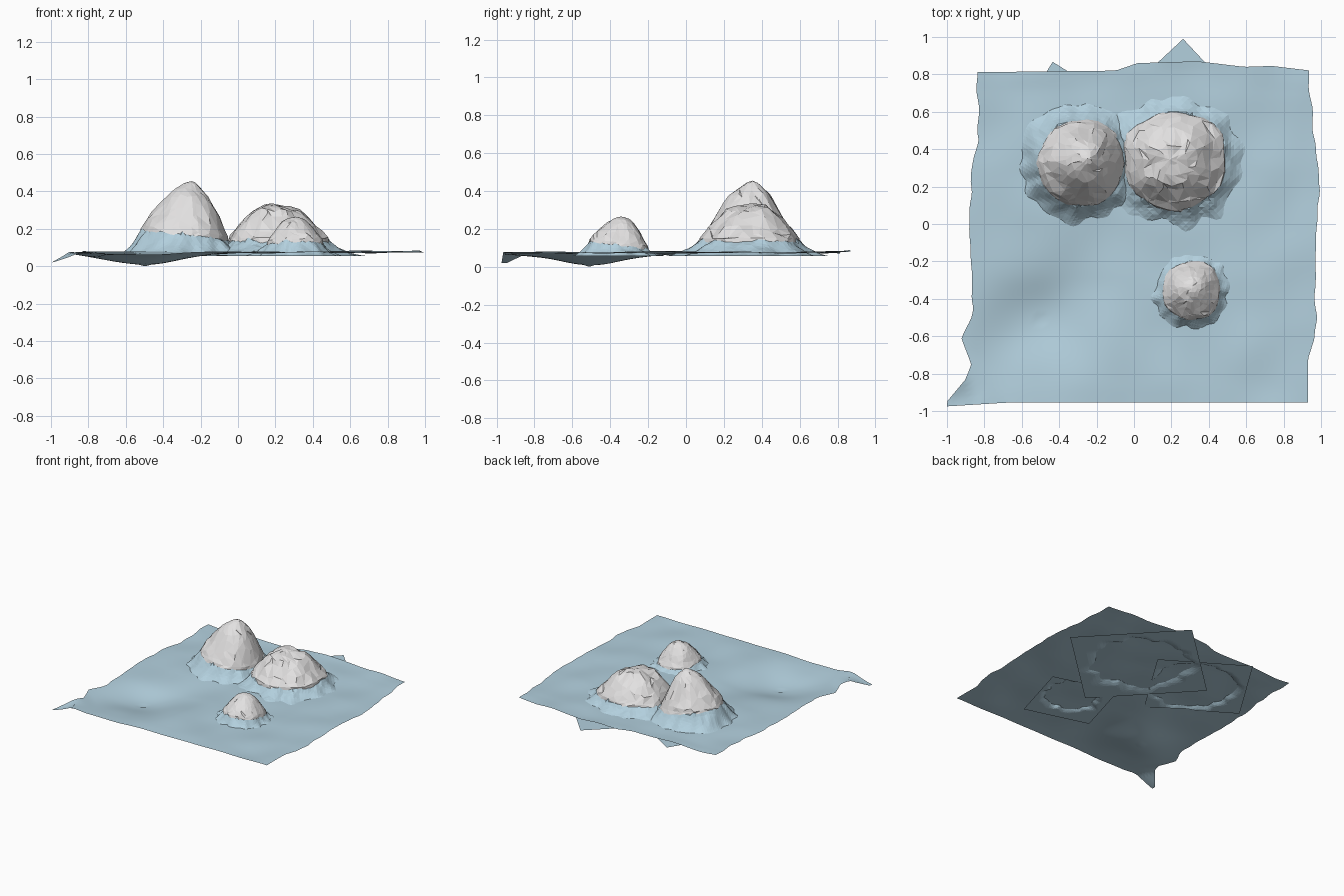
import bpy, bmesh, math, random
from mathutils import Vector, noise

random.seed(4)
cube = bpy.data.objects.get("Cube")
if cube:
    bpy.data.objects.remove(cube)


def material(name, rgb):
    m = bpy.data.materials.new(name)
    m.use_nodes = True
    m.diffuse_color = (*rgb, 1)
    m.node_tree.nodes["Principled BSDF"].inputs["Base Color"].default_value = (*rgb, 1)
    return m


WATER = material("pale blue water", (0.45, 0.63, 0.73))
ROCK = material("pale grey rock", (0.76, 0.75, 0.75))


def finish(name, bm, mat, smooth=False):
    bmesh.ops.recalc_face_normals(bm, faces=bm.faces)
    if sum(f.normal.z for f in bm.faces) < 0:
        bmesh.ops.reverse_faces(bm, faces=bm.faces)
    me = bpy.data.meshes.new(name)
    bm.to_mesh(me)
    bm.free()
    me.materials.append(mat)
    for p in me.polygons:
        p.use_smooth = smooth
    ob = bpy.data.objects.new(name, me)
    bpy.context.collection.objects.link(ob)
    return ob


def wave(x, y, scale, seed=0.0):
    return noise.noise(Vector((x * scale, y * scale, seed)))


def lerp_path(points, t):
    for (a, va), (b, vb) in zip(points, points[1:]):
        if t <= b:
            return va + (vb - va) * (t - a) / (b - a)
    return points[-1][1]


# Edge outlines of the water sheet
LEFT = [(-1, -1.0), (-0.95, -1.0), (-0.83, -0.9), (-0.75, -0.87), (-0.62, -0.92),
        (-0.45, -0.86), (0, -0.88), (0.3, -0.87), (0.45, -0.83), (0.85, -0.84)]
RIGHT = [(-1, 0.93), (-0.72, 0.93), (-0.6, 0.97), (-0.2, 0.97), (0.25, 0.99),
         (0.6, 0.95), (0.85, 0.93)]
BACK = [(-1, 0.81), (-0.1, 0.82), (0.02, 0.86), (0.35, 0.87), (0.6, 0.84),
        (0.75, 0.845), (1, 0.815)]


def build_water():
    n = 64
    bm = bmesh.new()
    bmesh.ops.create_grid(bm, x_segments=n, y_segments=n, size=1)
    for v in bm.verts:
        s, t = (v.co.x + 1) / 2, (v.co.y + 1) / 2
        front = -0.955 - 0.02 * max(0, 1 - s * 6)
        y = front + (lerp_path(BACK, s * 1.8 - 0.85) - front) * t
        ripple = 0.012 * wave(0, y, 9) if t > 0.2 else 0
        x0, x1 = lerp_path(LEFT, y) + ripple, lerp_path(RIGHT, y) + ripple
        x = x0 + (x1 - x0) * s
        # long diagonal trough and a sagging corner
        dx, dy = x + 0.5, y + 0.52
        along, across = (dx + dy) * 0.707, (dx - dy) * 0.707
        dip = math.exp(-0.5 * ((along / 0.26) ** 2 + (across / 0.16) ** 2))
        corner = math.hypot(x + 1, y + 0.96)
        z = 0.076 + 0.012 * wave(x, y, 3.5) - 0.064 * dip
        z -= 0.065 * max(0, 1 - corner / 0.16)
        z += 0.01 * max(0, 1 - abs(corner - 0.2) / 0.1)
        z += 0.012 * max(0, y - 0.72) / 0.14 * (0.5 + wave(x, y, 5, 3))
        v.co = (x, y, max(0.002, z))
    low = min(v.co.z for v in bm.verts)
    for v in bm.verts:
        if v.co.z == low:
            v.co.z = 0
    finish("water_sheet", bm, WATER, True)


def build_island(name, centre, radius, top, rim, tilt, apex, power, seed,
                 square, half_diag, angle):
    cx, cy = centre

    def rim_radius(a):
        return radius * (1 + 0.1 * wave(math.cos(a), math.sin(a), 1.6, seed))

    def rim_height(x, y):
        return rim + tilt[0] * (x - cx) + tilt[1] * (y - cy)

    # Turned square base that sweeps up to the foot of the rock
    bm = bmesh.new()
    bmesh.ops.create_grid(bm, x_segments=40, y_segments=40, size=half_diag * 0.7071)
    turn = math.radians(angle) - math.pi / 4
    for v in bm.verts:
        x = square[0] + v.co.x * math.cos(turn) - v.co.y * math.sin(turn)
        y = square[1] + v.co.x * math.sin(turn) + v.co.y * math.cos(turn)
        a, r = math.atan2(y - cy, x - cx), math.hypot(x - cx, y - cy)
        edge = rim_radius(a)
        width = radius * (0.6 + 0.45 * wave(math.cos(a), math.sin(a), 3, seed + 5))
        t = min(1, max(0, (r - edge * 0.96) / width))
        rise = (1 - t) ** 1.8
        z = 0.056 + (rim_height(x, y) - 0.056) * rise
        if 0 < t < 1:
            z += 0.022 * rise * wave(x, y, 18, seed)
        if r < edge * 0.85:
            z -= 0.015
        v.co = (x, y, z)
    bmesh.ops.triangulate(bm, faces=bm.faces)
    finish(name + "_base", bm, WATER)

    # Faceted rock cap made of jittered rings
    bm = bmesh.new()
    count = 26
    levels = [0.14, 0.3, 0.46, 0.62, 0.76, 0.88, 0.97, 1.0]
    peak = bm.verts.new((cx + apex[0], cy + apex[1], top))
    previous = None
    for k, f in enumerate(levels):
        last = k == len(levels) - 1
        step = 2 if k < 2 else 1
        ring = []
        for i in range(0, count, step):
            a = math.tau * (i + (0 if last else random.uniform(-0.35, 0.35))) / count
            g = f if k > 5 else f + random.uniform(-0.05, 0.05)
            r = rim_radius(a) * g * (1 + random.uniform(-0.02, 0.02))
            x = cx + apex[0] * (1 - g) + r * math.cos(a)
            y = cy + apex[1] * (1 - g) + r * math.sin(a)
            foot = rim_height(x, y)
            z = foot + (top - foot) * max(0, 1 - g ** power)
            crag = wave(x, y, 11, seed) + 0.5 * wave(x, y, 25, seed)
            z += 0.1 * radius * crag * min(1, 3 * f) * (1 if k < 6 else 0.3)
            if last:
                z = foot - random.uniform(0.0, 0.025)
            ring.append(bm.verts.new((x, y, z)))
        n = len(ring)
        for i in range(n):
            j = (i + 1) % n
            if previous is None:
                bm.faces.new((peak, ring[i], ring[j]))
            elif len(previous) == n:
                p, q = previous[i], previous[j]
                if random.random() < 0.5:
                    bm.faces.new((p, ring[i], ring[j]))
                    bm.faces.new((p, ring[j], q))
                else:
                    bm.faces.new((p, ring[i], q))
                    bm.faces.new((q, ring[i], ring[j]))
            else:
                p = previous[i // 2]
                bm.faces.new((p, ring[i], ring[j]))
                if i % 2:
                    bm.faces.new((p, ring[j], previous[(i // 2 + 1) % len(previous)]))
        previous = ring
    finish(name + "_rock", bm, ROCK)


build_water()
build_island("tall_island", (-0.28, 0.325), 0.235, 0.455, 0.175, (-0.13, 0.0),
             (0.03, 0.025), 1.6, 1.0, (-0.32, 0.37), 0.51, 13)
build_island("broad_island", (0.22, 0.345), 0.275, 0.335, 0.14, (0.0, 0.0),
             (-0.03, 0.0), 2.0, 7.0, (0.24, 0.34), 0.65, -2)
build_island("small_island", (0.31, -0.355), 0.16, 0.265, 0.12, (0.0, -0.12),
             (0.0, 0.01), 1.8, 13.0, (0.28, -0.4), 0.38, 29)
